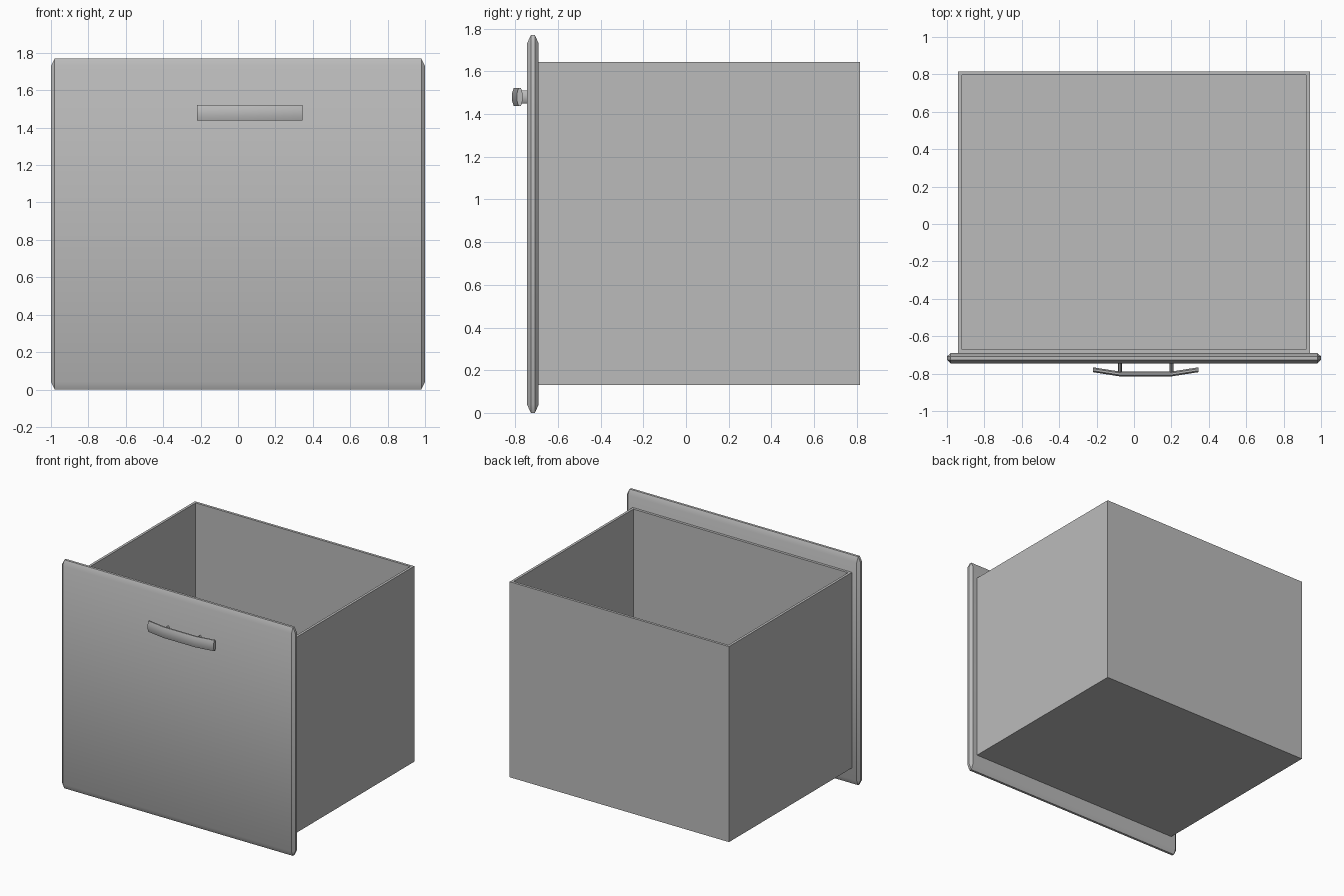
import bpy, bmesh, math
from mathutils import Vector

cube = bpy.data.objects.get("Cube")
if cube:
    bpy.data.objects.remove(cube, do_unlink=True)

grey = bpy.data.materials.new("plain_grey")
grey.use_nodes = True
colour = (0.5, 0.5, 0.5, 1)
grey.diffuse_color = colour
grey.node_tree.nodes["Principled BSDF"].inputs["Base Color"].default_value = colour


def finish(name, bm, smooth=None):
    bmesh.ops.recalc_face_normals(bm, faces=bm.faces[:])
    mesh = bpy.data.meshes.new(name)
    bm.to_mesh(mesh)
    bm.free()
    obj = bpy.data.objects.new(name, mesh)
    bpy.context.collection.objects.link(obj)
    mesh.materials.append(grey)
    if smooth:
        bpy.ops.object.select_all(action='DESELECT')
        obj.select_set(True)
        bpy.context.view_layer.objects.active = obj
        bpy.ops.object.shade_smooth_by_angle(angle=math.radians(smooth))
    return obj


def box(low, high):
    low, high = Vector(low), Vector(high)
    bm = bmesh.new()
    bmesh.ops.create_cube(bm, size=1)
    bmesh.ops.scale(bm, vec=high - low, verts=bm.verts)
    bmesh.ops.translate(bm, vec=(low + high) / 2, verts=bm.verts)
    return bm


def loft(stations, sides, half_depth, half_height, z):
    """Sweep an upright oval through a list of (x, y) stations."""
    bm = bmesh.new()
    rings = []
    for x, y in stations:
        ring = []
        for i in range(sides):
            a = math.tau * (i + 0.5) / sides
            k = 1 / math.cos(math.pi / sides)
            ring.append(bm.verts.new((x, y + half_depth * k * math.cos(a),
                                      z + half_height * k * math.sin(a))))
        rings.append(ring)
    for a, b in zip(rings, rings[1:]):
        for i in range(sides):
            j = (i + 1) % sides
            bm.faces.new((a[i], a[j], b[j], b[i]))
    bm.faces.new(rings[0])
    bm.faces.new(rings[-1])
    return bm


# Front panel: bevelled in stretched space so each axis has its own chamfer
chamfer = Vector((0.02, 0.018, 0.04))
size = Vector((2, 0.055, 1.77))
half = Vector(s / c / 2 for s, c in zip(size, chamfer))
bm = box(-half, half)
bmesh.ops.bevel(bm, geom=bm.edges[:], offset=1, segments=1,
                affect='EDGES', clamp_overlap=False)
bmesh.ops.scale(bm, vec=chamfer, verts=bm.verts)
bmesh.ops.translate(bm, vec=(0, -0.7175, 0.885), verts=bm.verts)
finish("front_panel", bm, 35)

# Open drawer box: top face inset and pushed down to leave walls and a floor
bm = box((-0.94, -0.69, 0.13), (0.94, 0.816, 1.645))
top = max(bm.faces, key=lambda f: f.calc_center_median().z)
bmesh.ops.inset_region(bm, faces=[top], thickness=0.028)
walls = bmesh.ops.extrude_discrete_faces(bm, faces=[top])
floor = walls["faces"][0]
bmesh.ops.translate(bm, vec=(0, 0, -1.487), verts=floor.verts)
finish("drawer_box", bm)

# Bowed handle bar, slightly off centre
path = [(-0.22, -0.779), (-0.075, -0.802), (0.2, -0.802), (0.345, -0.779)]
finish("handle_bar", loft(path, 8, 0.013, 0.042, 1.48), 50)

# Two posts joining the bar to the panel
for name, x in (("right_handle_post", -0.075), ("left_handle_post", 0.2)):
    bm = bmesh.new()
    bmesh.ops.create_cone(bm, cap_ends=True, segments=8, radius1=1,
                          radius2=1, depth=0.06)
    for v in bm.verts:
        v.co = (x + v.co.x * 0.01, -0.77 + v.co.z, 1.48 + v.co.y * 0.03)
    finish(name, bm, 50)
